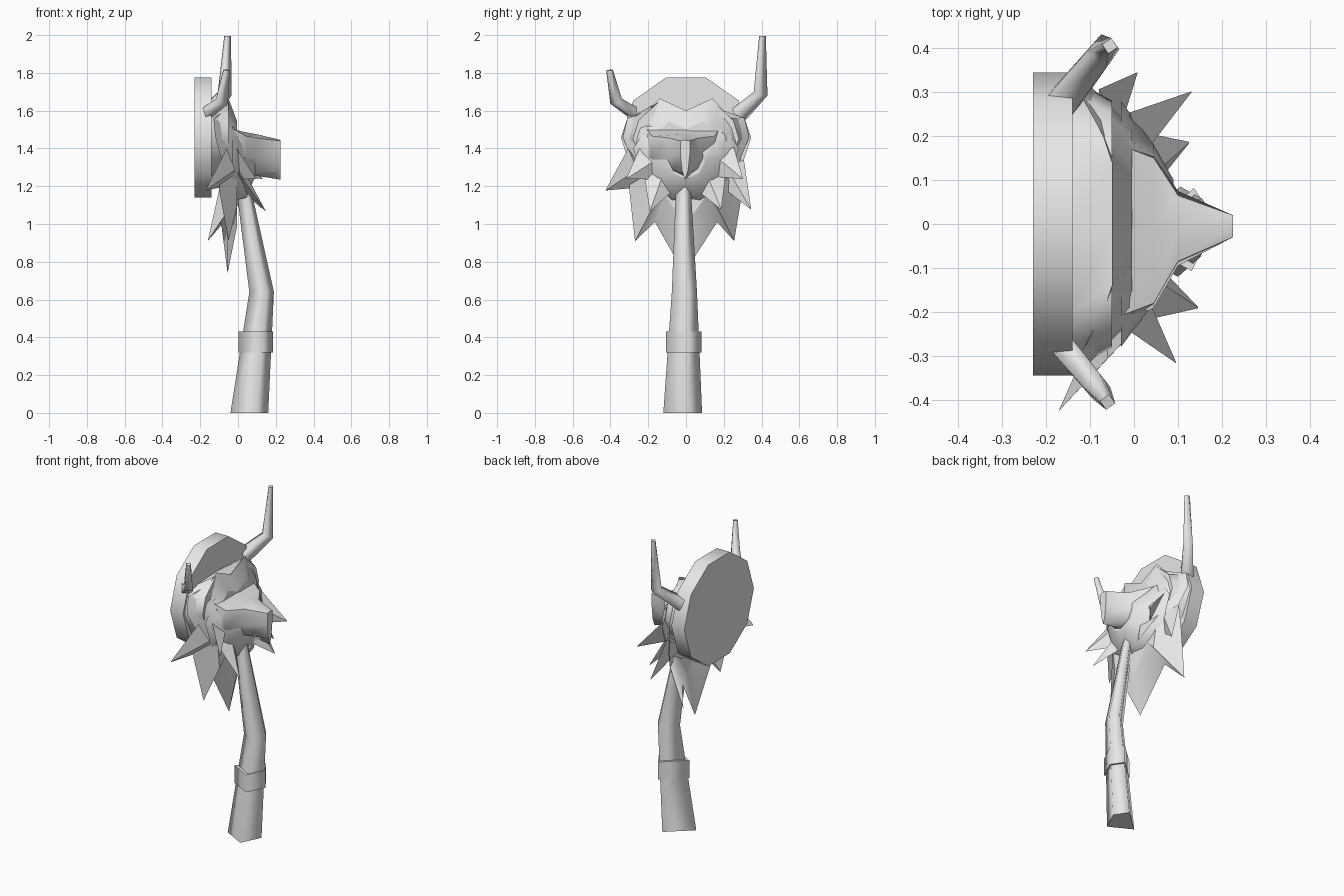
import bpy, bmesh, math
from mathutils import Vector, Matrix

cube = bpy.data.objects.get("Cube")
if cube:
    bpy.data.objects.remove(cube, do_unlink=True)

grey = bpy.data.materials.new("plain_grey")
grey.use_nodes = True
grey.diffuse_color = (0.8, 0.8, 0.8, 1)
grey.node_tree.nodes["Principled BSDF"].inputs["Base Color"].default_value = (0.8, 0.8, 0.8, 1)


def loft(name, rings, start=True, end=True, angle=60):
    """Skin a list of equal-length point rings, optionally capping the ends flat."""
    bm = bmesh.new()
    loops = [[bm.verts.new(p) for p in ring] for ring in rings]
    for a, b in zip(loops, loops[1:]):
        for i in range(len(a)):
            j = (i + 1) % len(a)
            bm.faces.new((a[i], a[j], b[j], b[i]))
    sides = len(bm.faces)
    if start:
        bm.faces.new(loops[0][::-1])
    if end:
        bm.faces.new(loops[-1])
    bmesh.ops.recalc_face_normals(bm, faces=bm.faces)
    mesh = bpy.data.meshes.new(name)
    bm.to_mesh(mesh)
    bm.free()
    obj = bpy.data.objects.new(name, mesh)
    bpy.context.collection.objects.link(obj)
    mesh.materials.append(grey)
    bpy.ops.object.select_all(action='DESELECT')
    obj.select_set(True)
    bpy.context.view_layer.objects.active = obj
    bpy.ops.object.shade_smooth_by_angle(angle=math.radians(angle))
    for cap in list(mesh.polygons)[sides:]:
        cap.use_smooth = False


def mirrored(x, half, shift=0):
    """Ring at x from (y, z) points running from top centre to bottom centre."""
    pts = half + [(-y, z) for y, z in half[-2:0:-1]]
    return [(x, y + shift, z) for y, z in pts]


# Backing plaque: ten-sided disc
disc = [(0.345 * math.cos(math.tau * i / 10), 1.457 + 0.334 * math.sin(math.tau * i / 10))
        for i in range(10)]
loft("plaque", [[(x, y, z) for y, z in disc] for x in (-0.23, -0.14)])


# Four-sided bent handle and its band
def handle_ring(x, y, z, scale):
    section = [(-0.12, -0.025), (0.02, -0.1), (0.08, 0.025), (0.025, 0.105)]
    return [(x + a * scale, y + b * scale, z) for a, b in section]


loft("handle", [handle_ring(0.08, -0.02, 0, 1), handle_ring(0.138, -0.01, 0.64, 0.65),
                handle_ring(0.035, -0.015, 1.2, 0.38)], angle=130)
loft("handle_band", [handle_ring(0.113, -0.015, z, 0.92) for z in (0.32, 0.43)], angle=130)


# Horns: bent tapering four-sided tubes
def horn(name, path):
    pts = [Vector(p) for p, r in path]
    rings = []
    for i, (p, r) in enumerate(path):
        d = pts[min(i + 1, len(pts) - 1)] - pts[max(i - 1, 0)]
        turn = d.to_track_quat('Z', 'Y').to_matrix() @ Matrix.Rotation(math.pi / 4, 3, 'Z')
        rings.append([pts[i] + turn @ Vector((r * a, r * b, 0))
                      for a, b in ((1, 0), (0, 1), (-1, 0), (0, -1))])
    loft(name, rings, angle=130)


horn("right_horn", [((-0.16, -0.28, 1.59), 0.038), ((-0.085, -0.37, 1.65), 0.034),
                    ((-0.06, -0.405, 1.815), 0.018)])
horn("left_horn", [((-0.16, 0.28, 1.58), 0.05), ((-0.07, 0.395, 1.69), 0.038),
                   ((-0.055, 0.405, 1.995), 0.018)])

# Skull reaching from the plaque to the crest
loft("skull", [
    mirrored(-0.14, [(0, 1.60), (0.2, 1.59), (0.3, 1.56), (0.33, 1.45), (0.26, 1.3), (0, 1.25)]),
    mirrored(-0.05, [(0, 1.58), (0.14, 1.65), (0.25, 1.55), (0.28, 1.45), (0.22, 1.32), (0, 1.28)]),
])

# Jagged mane: crest points above, beard points below
mane = [(-0.05, 0, 1.60), (-0.05, 0.14, 1.665), (-0.07, 0.2, 1.6), (-0.13, 0.31, 1.56),
        (-0.12, 0.335, 1.46), (-0.09, 0.29, 1.35), (-0.1, 0.3, 1.18), (-0.16, 0.255, 0.91),
        (-0.09, 0.165, 1.01), (-0.055, -0.01, 0.74), (-0.06, -0.165, 1.01), (-0.05, -0.27, 0.91),
        (-0.1, -0.3, 1.18)]
mane += [(x, -y, z) for x, y, z in mane[5:0:-1]]
inner = [(-0.005, y * 0.65, 1.36 + (z - 1.36) * 0.6) for x, y, z in mane]
loft("mane", [mane, inner], start=False)

# Cheeks and chin
loft("face", [
    mirrored(-0.03, [(0, 1.52), (0.2, 1.52), (0.28, 1.4), (0.21, 1.2), (0.08, 1.12), (0, 1.13)]),
    mirrored(0.045, [(0, 1.45), (0.16, 1.43), (0.18, 1.35), (0.14, 1.21), (0.06, 1.14), (0, 1.15)]),
    mirrored(0.09, [(0, 1.4), (0.09, 1.38), (0.1, 1.33), (0.07, 1.27), (0.03, 1.25), (0, 1.25)]),
])

# Broad brow narrowing into a hooked beak
loft("beak", [
    mirrored(-0.02, [(0, 1.50), (0.19, 1.5), (0.21, 1.38), (0.1, 1.3), (0, 1.26)], -0.015),
    mirrored(0.045, [(0, 1.485), (0.165, 1.465), (0.175, 1.35), (0.09, 1.29), (0, 1.26)], -0.015),
    mirrored(0.1, [(0, 1.475), (0.075, 1.455), (0.085, 1.35), (0.05, 1.28), (0, 1.255)], -0.01),
    mirrored(0.225, [(0, 1.445), (0.025, 1.44), (0.025, 1.37), (0.015, 1.28), (0, 1.235)], -0.005),
])

# Cheek feathers: broad three-sided spikes
feathers = [((-0.06, -0.24, 1.3), (-0.17, -0.423, 1.18), 0.12),
            ((-0.01, -0.19, 1.32), (0.095, -0.315, 1.24), 0.1),
            ((0, -0.13, 1.24), (0.145, -0.19, 1.07), 0.1),
            ((0, 0.12, 1.24), (0.125, 0.185, 1.08), 0.1),
            ((-0.01, 0.19, 1.33), (0.13, 0.30, 1.24), 0.1),
            ((-0.08, 0.22, 1.29), (0.007, 0.343, 1.08), 0.1)]
for n, (base, tip, width) in enumerate(feathers):
    base, tip = Vector(base), Vector(tip)
    side = (tip - base).cross(Vector((1, 0, 0))).normalized() * width
    ridge = side.cross(tip - base).normalized() * 0.05
    if ridge.x < 0:
        ridge = -ridge
    root = [base + side, base - side, base + ridge]
    loft(f"cheek_feather_{n + 1}", [root, [tip + (p - base) * 0.02 for p in root]], angle=30)
